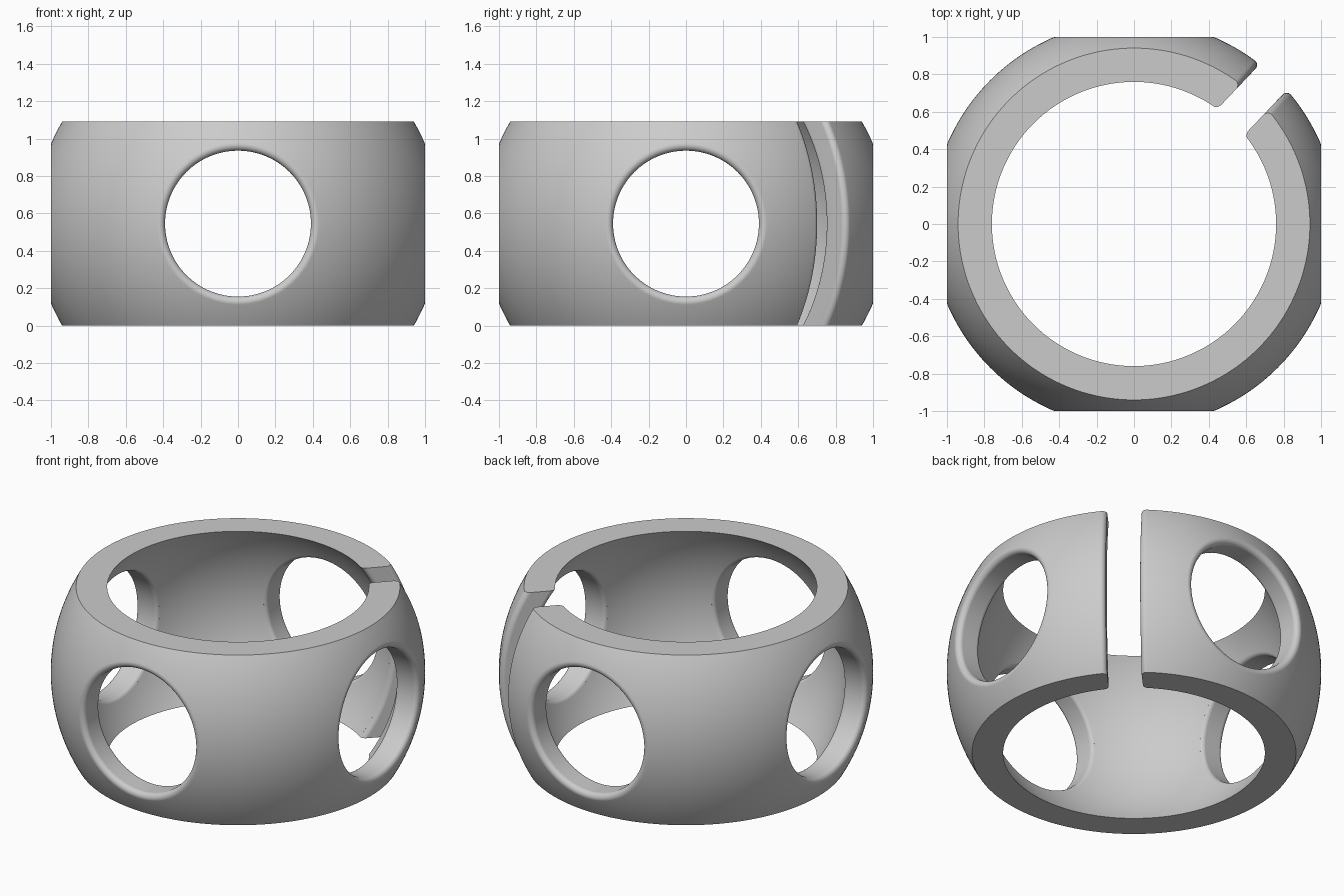
import bpy, bmesh
from math import sin, cos, asin, atan2, sqrt, pi, radians
from mathutils import Vector, Matrix

old = bpy.data.objects.get("Cube")
if old:
    bpy.data.objects.remove(old, do_unlink=True)

R_OUT, R_IN = 1.087, 0.935      # concentric spheres
HALF = 0.545                    # half height of the band
HOLE_R, SLOT_HALF = 0.39, 0.10
FILLET = 0.03
SLOT_ANGLE = radians(46.5)


def sweep(name, profile, place, total, steps, turn=0.0):
    """Carry a closed profile through an angle; a partial sweep gets end caps."""
    full = abs(total - 2 * pi) < 1e-6
    bm = bmesh.new()
    rings = []
    for i in range(steps if full else steps + 1):
        a = total * i / steps - (0 if full else total / 2)
        rings.append([bm.verts.new(place(a, p)) for p in profile])
    n = len(profile)
    for i in range(steps):
        r, s = rings[i], rings[(i + 1) % len(rings)]
        for j in range(n):
            k = (j + 1) % n
            bm.faces.new((r[j], r[k], s[k], s[j]))
    if not full:
        bm.faces.new(rings[0])
        bm.faces.new(rings[-1])
    bmesh.ops.remove_doubles(bm, verts=bm.verts, dist=1e-5)
    bmesh.ops.recalc_face_normals(bm, faces=bm.faces)
    bm.transform(Matrix.Translation((0, 0, HALF)) @ Matrix.Rotation(turn, 4, 'Z'))
    mesh = bpy.data.meshes.new(name)
    bm.to_mesh(mesh)
    bm.free()
    ob = bpy.data.objects.new(name, mesh)
    bpy.context.collection.objects.link(ob)
    return ob


def filleted_wall(w, steps=8):
    """Wall at distance w from the middle, rounded into both spheres."""
    c = w + FILLET
    pts = []
    for radius, side in ((R_IN, 1), (R_OUT, -1)):
        d = radius + side * FILLET
        h = sqrt(d * d - c * c)
        tangent = atan2(-side * h, -side * c)
        wall = -pi if side > 0 else pi
        arc = []
        for i in range(steps + 1):
            a = tangent + (wall - tangent) * i / steps
            arc.append(Vector((c + FILLET * cos(a), h + FILLET * sin(a))))
        if side > 0:
            pts += [arc[0] * 0.9] + arc
        else:
            pts += arc[::-1] + [arc[-0] * 1.1]
    return pts


def sphere_arc(radius, steps=48):
    top = asin(HALF / radius)
    angles = [top * (2 * i / steps - 1) for i in range(steps + 1)]
    return [(radius * cos(a), radius * sin(a)) for a in angles]


# Spherical band
band = sweep("split_ring_shell", sphere_arc(R_OUT) + sphere_arc(R_IN)[::-1],
             lambda a, p: (p[0] * cos(a), p[0] * sin(a), p[1]), 2 * pi, 192)

# Round window cutters, one on each side
hole = [Vector((0, 0.7))] + filleted_wall(HOLE_R) + [Vector((0, 1.3))]
cutters = [sweep("window_cutter", hole,
                 lambda a, p: (p[1], p[0] * cos(a), p[0] * sin(a)),
                 2 * pi, 128, i * pi / 2) for i in range(4)]

# Slot cutter that splits the ring
side = filleted_wall(SLOT_HALF)
slot = side + [Vector((-p.x, p.y)) for p in reversed(side)]
cutters.append(sweep("slot_cutter", slot,
                     lambda a, p: (p[1] * cos(a), p[0], p[1] * sin(a)),
                     pi / 2, 64, SLOT_ANGLE))

# Cut the openings
bpy.ops.object.select_all(action='DESELECT')
bpy.context.view_layer.objects.active = band
band.select_set(True)
for c in cutters:
    c.hide_render = True
    mod = band.modifiers.new("cut", 'BOOLEAN')
    mod.operation = 'DIFFERENCE'
    mod.solver = 'EXACT'
    mod.object = c
    bpy.ops.object.modifier_apply(modifier=mod.name)
for c in cutters:
    bpy.data.objects.remove(c, do_unlink=True)

# Smooth shading with crisp top and bottom rims
bpy.ops.object.shade_smooth_by_angle(angle=radians(35))
weighted = band.modifiers.new("even_normals", 'WEIGHTED_NORMAL')
weighted.keep_sharp = True

# Material
grey = bpy.data.materials.new("plain_grey")
grey.use_nodes = True
colour = (0.6, 0.6, 0.6, 1)
grey.diffuse_color = colour
grey.node_tree.nodes["Principled BSDF"].inputs["Base Color"].default_value = colour
band.data.materials.clear()
band.data.materials.append(grey)
